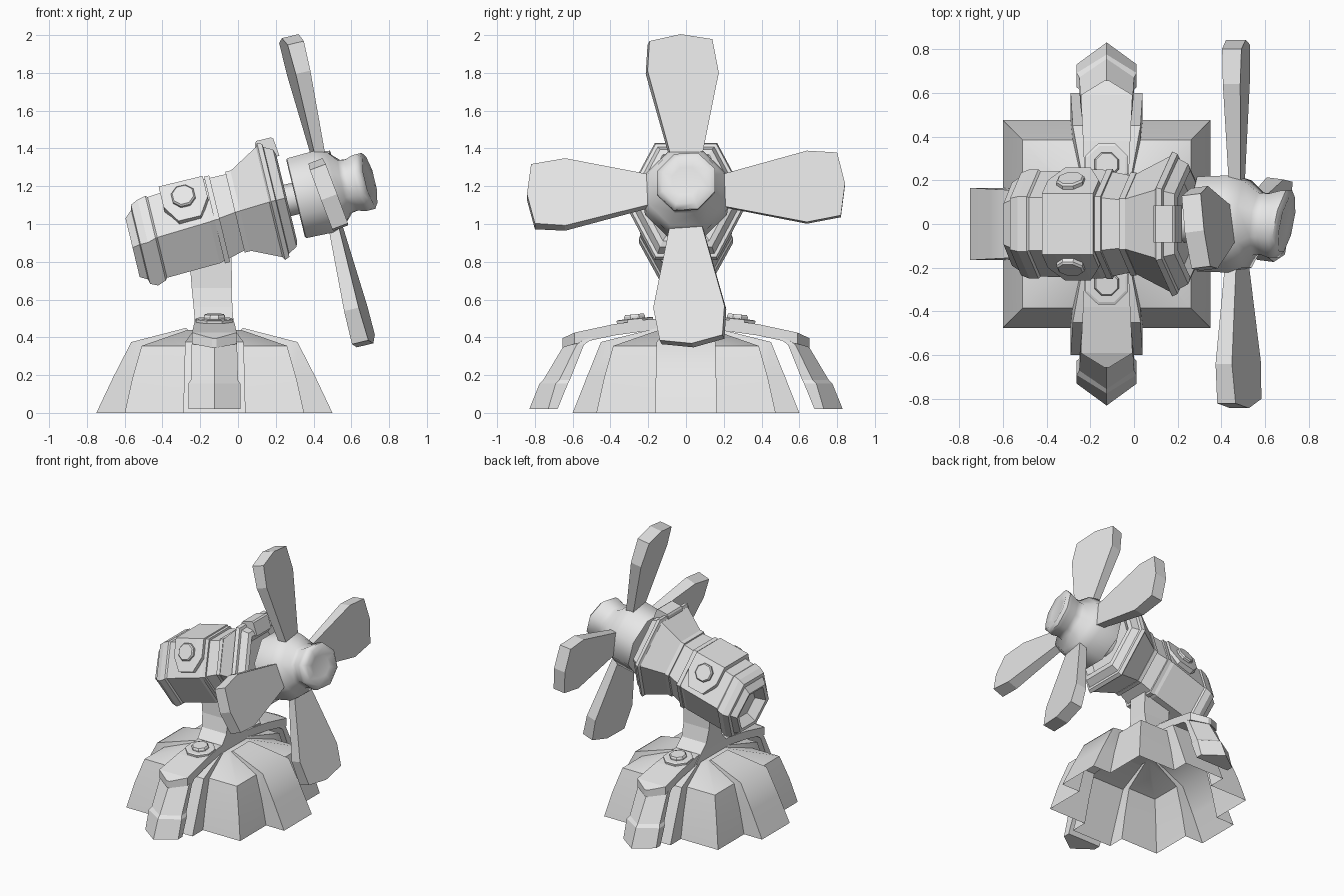
import bpy, bmesh, math
from mathutils import Matrix, Vector

if "Cube" in bpy.data.objects:
    bpy.data.objects.remove(bpy.data.objects["Cube"])

grey = bpy.data.materials.new("grey")
grey.diffuse_color = (0.8, 0.8, 0.8, 1)
grey.use_nodes = True
grey.node_tree.nodes["Principled BSDF"].inputs["Base Color"].default_value = grey.diffuse_color

CX = -0.125                      # centre line of the stand
TILT = math.radians(13.6)        # upward tilt of the turbine axis
AXIS = Matrix.Translation((0.47, 0, 1.175)) @ Matrix.Rotation(-TILT, 4, 'Y')


def loft(name, rings, matrix=None, cap=(True, True), smooth=None):
    """Skin a list of equal-length closed rings."""
    bm = bmesh.new()
    loops = [[bm.verts.new(p) for p in ring] for ring in rings]
    n = len(loops[0])
    for a, b in zip(loops, loops[1:]):
        for i in range(n):
            j = (i + 1) % n
            bm.faces.new((a[i], a[j], b[j], b[i]))
    if cap[0]:
        bm.faces.new(loops[0])
    if cap[1]:
        bm.faces.new(loops[-1])
    bmesh.ops.recalc_face_normals(bm, faces=bm.faces)
    if sum(f.normal.z for f in bm.faces) < 0 and not all(cap):
        bmesh.ops.reverse_faces(bm, faces=bm.faces)
    if matrix:
        bm.transform(matrix)
    me = bpy.data.meshes.new(name)
    bm.to_mesh(me)
    bm.free()
    me.materials.append(grey)
    ob = bpy.data.objects.new(name, me)
    bpy.context.collection.objects.link(ob)
    if smooth:
        bpy.ops.object.select_all(action='DESELECT')
        bpy.context.view_layer.objects.active = ob
        ob.select_set(True)
        bpy.ops.object.shade_smooth_by_angle(angle=math.radians(smooth))
    return ob


def ring_x(s, c, ry, rz, n=8, turn=0.0):
    """Ring around the turbine axis at station s, centred at height c."""
    return [(s, ry * math.cos(turn + math.tau * i / n),
             c + rz * math.sin(turn + math.tau * i / n)) for i in range(n)]


def disc(name, r, h, matrix, n=8):
    def ring(rad, z):
        return [(rad * math.cos(math.tau * (i + .5) / n),
                 rad * math.sin(math.tau * (i + .5) / n), z) for i in range(n)]
    return loft(name, [ring(r, -0.03), ring(r, h * 0.7), ring(r * 0.88, h)], matrix)


# Mound: square skirt with a tab on each side, hollow underneath
def skirt(sq, tx, ty, w, z_corner, z_tab):
    pts = []
    for k in range(4):
        out = (tx, ty)[k % 2]
        for u, v, z in ((sq, -sq, z_corner), (sq, -w, z_corner), (out, -w, z_tab),
                        (out, w, z_tab), (sq, w, z_corner)):
            for _ in range(k):
                u, v = -v, u
            pts.append((CX + u, v, z))
    return pts


loft("mound", [skirt(.475, .625, .6, .165, 0, 0),
               skirt(.435, .535, .525, .16, .18, .19),
               skirt(.385, .44, .45, .155, .355, .375),
               skirt(.14, .15, .15, .1, .44, .45)], cap=(False, True), smooth=50)

# Neck between stand and turbine body
loft("neck", [[(CX + x0, -ry, z), (CX + x1, -ry, z), (CX + x1, ry, z), (CX + x0, ry, z)]
              for z, ry, x0, x1 in ((.44, .22, -.105, .1), (.5, .15, -.105, .1),
                                    (.56, .095, -.11, .095), (.66, .075, -.12, .093),
                                    (.92, .075, -.14, .09))])

# Straps, legs and bolts on both sides
for sd, side in ((1, "back"), (-1, "front")):
    def strap_section(y, z, w, t):
        return [(CX - w, sd * y, z - t), (CX + w, sd * y, z - t),
                (CX + w, sd * y, z), (CX - w, sd * y, z)]
    loft(side + "_strap", [strap_section(*a) for a in (
        (.0, .5, .1, .06), (.2, .495, .1, .06), (.38, .47, .108, .06),
        (.59, .425, .118, .06), (.655, .395, .012, .05))])

    def leg_section(z, w, y0, y1, y2):
        return [(CX - w, sd * y0, z), (CX - w, sd * y1, z), (CX, sd * y2, z),
                (CX + w, sd * y1, z), (CX + w, sd * y0, z)]
    loft(side + "_leg", [leg_section(*a) for a in (
        (.02, .137, .68, .73, .83), (.155, .137, .625, .69, .775),
        (.175, .125, .615, .67, .755), (.36, .12, .54, .58, .645),
        (.42, .11, .46, .5, .55))])

    slope = Matrix.Translation((CX, sd * .27, .488)) @ Matrix.Rotation(-sd * .1, 4, 'X')
    disc(side + "_bolt_plate", .105, .012, slope)
    disc(side + "_bolt", .06, .034, slope)

# Turbine body: six-sided loft with bands and recessed ends
body = [(-1.0, -.05, .12, .10), (-1.065, -.05, .16, .14), (-1.07, -.05, .19, .16),
        (-1.03, -.043, .215, .19), (-1.025, -.043, .235, .215), (-.985, -.043, .25, .234),
        (-.94, -.03, .25, .23), (-.93, -.028, .24, .22), (-.64, -.013, .25, .226),
        (-.49, .005, .22, .207), (-.3, .015, .315, .305), (-.225, .015, .275, .265),
        (-.215, .015, .245, .235), (-.25, .015, .2, .19)]
loft("turbine_body", [ring_x(s, c, ry, rz / .866, 6) for s, c, ry, rz in body], AXIS)

# Thin raised bands around the body
for nm, s, c, r in (("middle_band", -.6, -.01, .236), ("front_band", -.485, .005, .22)):
    loft(nm, [ring_x(s + d, c, r * 1.07, r / .866, 6) for d in (-.014, .014)], AXIS)
loft("front_rim", [ring_x(s, .015, r * 1.04, r / .866, 6)
                   for s, r in ((-.31, .3), (-.3, .318), (-.275, .308), (-.27, .28))], AXIS)

# Saddle plate over the body, side buttons and top block
saddle = [(.258, .03), (.14, .232), (-.14, .232), (-.258, .03), (-.2, .0), (.2, .0)]
narrow = [(.2, .12), (.14, .232), (-.14, .232), (-.2, .12), (-.17, .08), (.17, .08)]
loft("saddle", [[(s, y, z) for y, z in p] for s, p in
                ((-.86, narrow), (-.8, saddle), (-.68, saddle), (-.62, narrow))], AXIS)
for sd, side in ((1, "back"), (-1, "front")):
    disc(side + "_button", .066, .03, AXIS @ Matrix.Translation((-.745, sd * .185, .145))
         @ Matrix.Rotation(-sd * math.radians(61), 4, 'X'))
loft("top_block", [[(x0, -.085, z), (x1, -.085, z), (x1, .085, z), (x0, .085, z)]
                   for z, x0, x1 in ((.24, -.33, -.2), (.335, -.31, -.21),
                                     (.345, -.3, -.22))], AXIS)

# Shaft and hub with flared nose, its end slightly skewed
loft("shaft", [ring_x(s, 0, .085, .085) for s in (-.3, -.1)], AXIS, smooth=50)
hub = [(-.17, .225, 0), (-.165, .235, 0), (-.02, .24, 0), (.05, .215, 0), (.1, .155, .1),
       (.14, .15, .15), (.19, .165, .2), (.215, .165, .2), (.235, .135, .2), (.225, .08, .2)]
loft("hub", [[(s + k * y, y, z) for s, y, z in ring_x(s, 0, r, r, 8, math.pi / 8)]
             for s, r, k in hub], AXIS, smooth=50)

# Four pitched paddle blades
outline = [(-.075, .15), (.075, .15), (.21, .64), (.2, .8), (.035, .842), (-.135, .82),
           (-.17, .64)]
PITCH = math.radians(7)


def blade_face(sign):
    pts = []
    for t, r in outline:
        a = sign * (.022 + .028 * r)
        pts.append((a * math.cos(PITCH) + t * math.sin(PITCH),
                    -(t * math.cos(PITCH) - a * math.sin(PITCH)), r))
    return pts


for k, nm in enumerate(("top", "front", "bottom", "back")):
    loft(nm + "_blade", [blade_face(-1), blade_face(1)],
         AXIS @ Matrix.Rotation(k * math.pi / 2, 4, 'X'))
